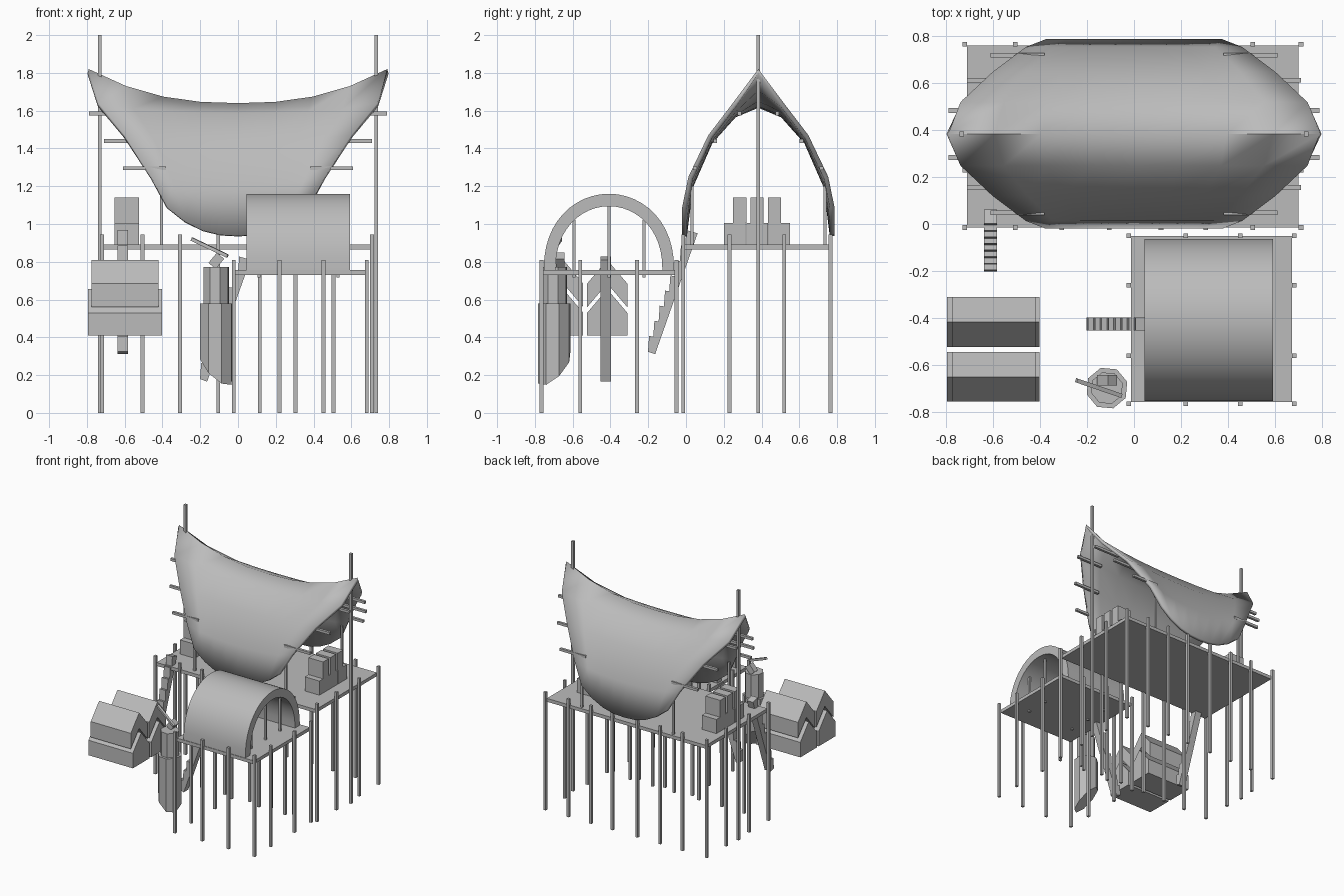
import bpy, bmesh, math
from mathutils import Vector, Matrix

if "Cube" in bpy.data.objects:
    bpy.data.objects.remove(bpy.data.objects["Cube"], do_unlink=True)

GREY = (0.5, 0.5, 0.5, 1)
mat = bpy.data.materials.new("plain_grey")
mat.use_nodes = True
mat.diffuse_color = GREY
mat.node_tree.nodes["Principled BSDF"].inputs["Base Color"].default_value = GREY


def finish(name, bm, smooth=None):
    bmesh.ops.recalc_face_normals(bm, faces=bm.faces)
    me = bpy.data.meshes.new(name)
    bm.to_mesh(me)
    bm.free()
    me.materials.append(mat)
    ob = bpy.data.objects.new(name, me)
    bpy.context.scene.collection.objects.link(ob)
    if smooth:
        bpy.ops.object.select_all(action="DESELECT")
        ob.select_set(True)
        bpy.context.view_layer.objects.active = ob
        bpy.ops.object.shade_smooth_by_angle(angle=math.radians(smooth))
    return ob


def add_box(bm, lo, hi):
    lo, hi = Vector(lo), Vector(hi)
    m = Matrix.Translation((lo + hi) / 2) @ Matrix.Diagonal((*(hi - lo), 1))
    bmesh.ops.create_cube(bm, size=1, matrix=m)


def boxes(name, spans):
    bm = bmesh.new()
    for lo, hi in spans:
        add_box(bm, lo, hi)
    return finish(name, bm)


def add_prism(bm, profile, a, b, matrix=Matrix()):
    """Extrude a (y, z) profile along x from a to b."""
    ends = [[bm.verts.new(matrix @ Vector((x, y, z))) for y, z in profile] for x in (a, b)]
    bm.faces.new(ends[0])
    bm.faces.new(ends[1])
    n = len(profile)
    for i in range(n):
        j = (i + 1) % n
        bm.faces.new((ends[0][i], ends[0][j], ends[1][j], ends[1][i]))


def post(x, y, z0, z1, r=0.01):
    return (x - r, y - r, z0), (x + r, y + r, z1)


def border(xs, ys, top):
    return [post(x, y, 0, top) for x in xs for y in ys
            if x in (xs[0], xs[-1]) or y in (ys[0], ys[-1])]


# Two decks on stilts
boxes("large_deck", [((-0.71, -0.015, 0.865), (0.70, 0.76, 0.892))])
boxes("small_deck", [((-0.012, -0.757, 0.73), (0.672, -0.052, 0.757))])
boxes("large_deck_stilts", border((-0.72, -0.505, -0.307, -0.105, 0.115, 0.305, 0.505, 0.71),
                                  (-0.015, 0.23, 0.52, 0.765), 0.945))
boxes("small_deck_stilts", border((-0.022, 0.22, 0.452, 0.682),
                                  (-0.765, -0.56, -0.26, -0.05), 0.81))

# Tall masts, eave posts and short purlins of the big roof
MID = 0.383
boxes("roof_masts", [post(s * 0.732, MID, 0, 2.0) for s in (-1, 1)])
boxes("eave_posts", [post(s * 0.405, MID + t * 0.352, 0.88, 1.2, 0.008)
                     for s in (-1, 1) for t in (-1, 1)])
boxes("purlins", [post_span for s in (-1, 1) for t in (-1, 1)
                  for x, off, z in ((0.79, 0.1, 1.585), (0.71, 0.228, 1.44), (0.61, 0.335, 1.295))
                  for post_span in [((min(s * x, s * (x - 0.23)), MID + t * off - 0.01, z - 0.01),
                                     (max(s * x, s * (x - 0.23)), MID + t * off + 0.01, z + 0.01))]])

# Saddle roof: rows of (offset from ridge, half length, end height, middle height)
ROWS = [(0, 0.79, 1.82, 1.64), (0.135, 0.738, 1.64, 1.585), (0.265, 0.60, 1.47, 1.44),
        (0.37, 0.46, 1.25, 1.2), (0.403, 0.375, 1.09, 0.937)]
bm = bmesh.new()
COLS = 8
grid = []
for side, row in [(-1, r) for r in reversed(ROWS)] + [(1, r) for r in ROWS[1:]]:
    off, half, z_end, z_mid = row
    line = []
    for c in range(COLS + 1):
        u = 2 * c / COLS - 1
        line.append(bm.verts.new((u * half, MID + side * off,
                                  z_mid + (z_end - z_mid) * abs(u) ** 2.4)))
    grid.append(line)
for a, b in zip(grid, grid[1:]):
    for c in range(COLS):
        bm.faces.new((a[c], a[c + 1], b[c + 1], b[c]))
roof = finish("saddle_roof", bm, 60)
solid = roof.modifiers.new("thickness", "SOLIDIFY")
solid.thickness = 0.025
solid.offset = -1

# Barrel vault on the small deck
YC = -0.408
STEPS = 24
arc = [math.pi * i / STEPS for i in range(STEPS + 1)]
outer = [(YC + 0.345 * math.cos(a), 0.757 + 0.403 * math.sin(a) ** 0.9) for a in arc]
inner = [(YC + 0.283 * math.cos(a), 0.757 + 0.337 * math.sin(a) ** 0.9) for a in reversed(arc)]
bm = bmesh.new()
add_prism(bm, outer + inner, 0.045, 0.592)
finish("barrel_vault", bm, 40)
boxes("vault_posts", [post(x, YC + dy, 0.718, z, 0.008) for x in (0.11, 0.53)
                      for dy, z in ((-0.185, 1.02), (0, 1.11), (0.185, 1.02))])

# Stacked crates at both ends of the large deck
crates = []
for x in (-0.655, 0.45):
    for k in (-1, 0, 1):
        y = 0.376 + k * 0.117
        crates.append(((x, y - 0.057, 0.892), (x + 0.13, y + 0.057, 1.005)))
        y = 0.376 + k * 0.092
        crates.append(((x, y - 0.035, 1.005), (x + 0.13, y + 0.035, 1.14)))
boxes("crates", crates)


# Notched log ladders
def ladder(name, foot, head, width=0.055, steps=8):
    foot, head = Vector(foot), Vector(head)
    up = (head - foot).normalized()
    flat = Vector((up.x, up.y, 0)).normalized()
    side = flat.cross(Vector((0, 0, 1)))
    out = side.cross(up)
    if out.dot(flat) > 0:
        out = -out
    m = Matrix((side, out, up)).transposed().to_4x4()
    m.translation = foot
    length = (head - foot).length
    pitch = length / steps
    profile = [(-0.028, length), (-0.028, 0)]
    for i in range(steps):
        profile += [(0.012, i * pitch), (0.034, (i + 0.95) * pitch)]
    bm = bmesh.new()
    add_prism(bm, profile, -width / 2, width / 2, m)
    finish(name, bm)


ladder("large_deck_ladder", (-0.61, -0.19, 0.32), (-0.61, 0.035, 0.96))
ladder("small_deck_ladder", (-0.19, -0.425, 0.175), (0.04, -0.425, 0.82))

# Twin gabled huts with thick chevron roofs
for name, y in (("front_hut", -0.65), ("rear_hut", -0.417)):
    h = 0.106
    bm = bmesh.new()
    add_prism(bm, [(y - h, 0.41), (y + h, 0.41), (y + h, 0.53), (y, 0.655), (y - h, 0.53)],
              -0.795, -0.402)
    finish(name + "_body", bm)
    bm = bmesh.new()
    add_prism(bm, [(y - h, 0.56), (y, 0.685), (y + h, 0.56), (y + h, 0.685), (y, 0.81),
                   (y - h, 0.685)], -0.775, -0.42)
    finish(name + "_roof", bm)

# Hanging pod: octagonal neck over a wider tube cut obliquely at the foot
PX, PY = -0.115, -0.698
for name, r, z0, z1 in (("pod_neck", 0.07, 0.57, 0.772), ("pod_tube", 0.09, 0.24, 0.58)):
    bm = bmesh.new()
    bmesh.ops.create_cone(bm, cap_ends=True, segments=8, radius1=r, radius2=r, depth=z1 - z0,
                          matrix=Matrix.Translation((PX, PY, (z0 + z1) / 2))
                          @ Matrix.Rotation(0.3, 4, "Z"))
    if name == "pod_tube":
        for v in bm.verts:
            if v.co.z < 0.4:
                v.co.z += 0.75 * (v.co.y - PY) - 0.75 * (v.co.x - PX)
    finish(name, bm)
bm = bmesh.new()
bmesh.ops.create_cube(bm, size=1, matrix=Matrix.Translation((-0.115, -0.665, 0.805))
                      @ Matrix.Rotation(0.7, 4, "Y") @ Matrix.Diagonal((0.05, 0.045, 0.07, 1)))
a, b = Vector((-0.245, -0.665, 0.92)), Vector((-0.055, -0.73, 0.83))
bmesh.ops.create_cube(bm, size=1, matrix=Matrix.Translation((a + b) / 2)
                      @ (b - a).to_track_quat("X", "Z").to_matrix().to_4x4()
                      @ Matrix.Diagonal(((b - a).length, 0.018, 0.018, 1)))
finish("pod_handle", bm)
